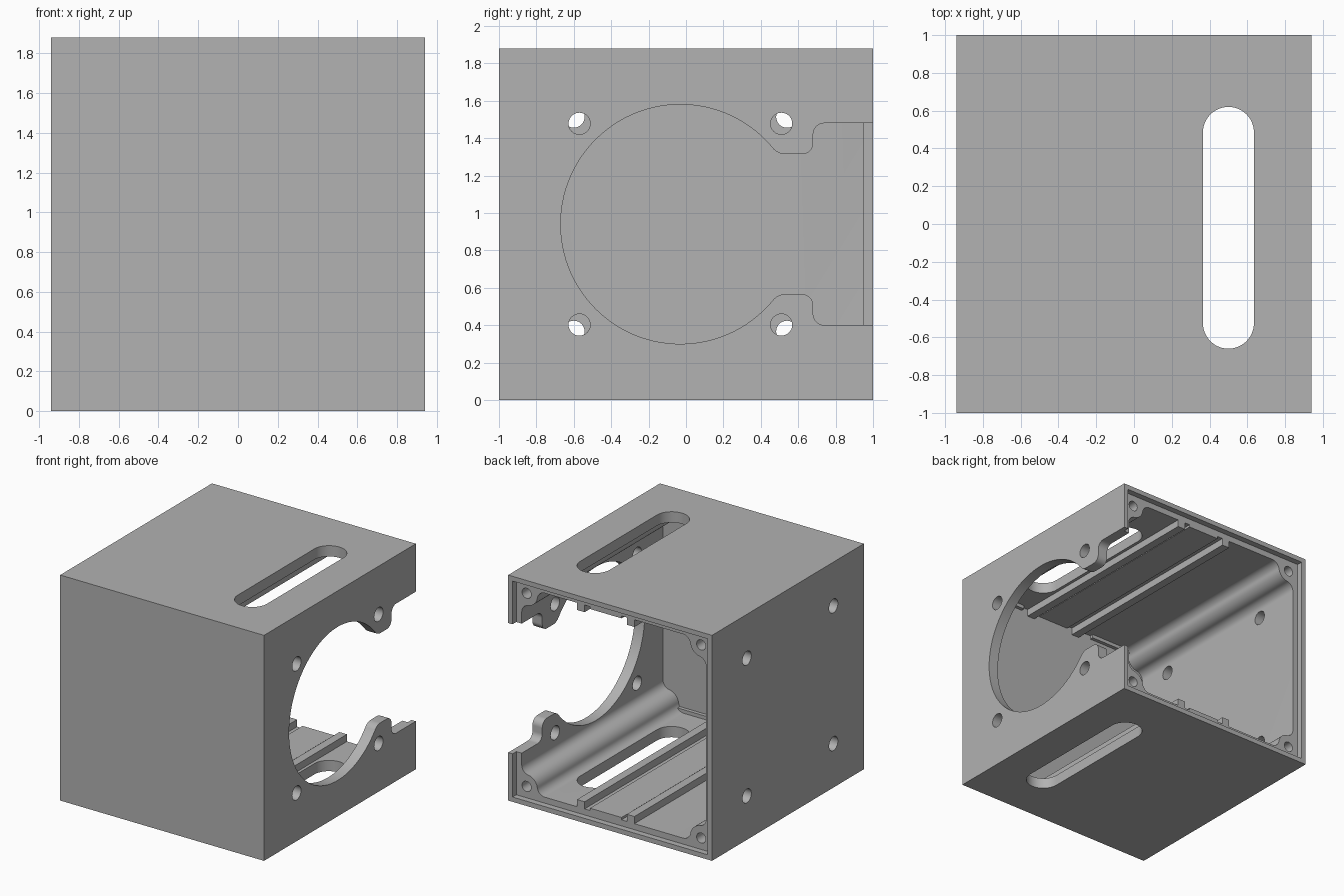
import bpy, bmesh
from math import sin, cos, radians, atan2, degrees, sqrt
from mathutils import Vector

cube = bpy.data.objects.get("Cube")
if cube:
    bpy.data.objects.remove(cube, do_unlink=True)

W, H, T, RIM = 0.94, 1.88, 0.09, 0.04   # half width, height, wall, rim thickness

grey = bpy.data.materials.new("plain_grey")
grey.use_nodes = True
grey.diffuse_color = (0.445, 0.445, 0.445, 1)
grey.node_tree.nodes["Principled BSDF"].inputs["Base Color"].default_value = grey.diffuse_color


def arc(cx, cy, r, start, end, steps=12):
    angles = [radians(start + (end - start) * i / steps) for i in range(steps + 1)]
    return [(cx + r * cos(a), cy + r * sin(a)) for a in angles]


def prism(name, points, axis, low, high):
    """Extrude a 2D outline along x, y or z."""
    place = {"x": lambda u, v, d: (d, u, v),
             "y": lambda u, v, d: (u, d, v),
             "z": lambda u, v, d: (u, v, d)}[axis]
    bm = bmesh.new()
    base = bm.faces.new([bm.verts.new(place(u, v, low)) for u, v in points])
    extruded = bmesh.ops.extrude_face_region(bm, geom=[base])
    moved = [g for g in extruded["geom"] if isinstance(g, bmesh.types.BMVert)]
    bmesh.ops.translate(bm, verts=moved, vec=Vector(place(0, 0, high - low)))
    bmesh.ops.recalc_face_normals(bm, faces=bm.faces)
    mesh = bpy.data.meshes.new(name)
    bm.to_mesh(mesh)
    bm.free()
    mesh.materials.append(grey)
    obj = bpy.data.objects.new(name, mesh)
    bpy.context.collection.objects.link(obj)
    return obj


def rect(u0, v0, u1, v1):
    return [(u0, v0), (u1, v0), (u1, v1), (u0, v1)]


def circle(u, v, r):
    return arc(u, v, r, 0, 360, 32)[:-1]


def cut(target, cutter):
    cutter.hide_render = True
    mod = target.modifiers.new("cut", "BOOLEAN")
    mod.operation = "DIFFERENCE"
    mod.solver = "EXACT"
    mod.object = cutter
    bpy.context.view_layer.objects.active = target
    bpy.ops.object.modifier_apply(modifier=mod.name)
    bpy.data.objects.remove(cutter, do_unlink=True)


# Housing block
housing = prism("housing", rect(-W, 0, W, H), "y", -1, 1)

# Cavity with rounded screw ridges in the four corners
screw, boss, fillet = 0.135, 0.1, 0.07
dx = T + fillet - screw
far = screw + sqrt((boss + fillet) ** 2 - dx ** 2)
lean = degrees(atan2(far - screw, dx))
corner = (arc(T + fillet, far, fillet, 180, 180 + lean)
          + arc(screw, screw, boss, lean, 90 - lean)[1:-1]
          + arc(far, T + fillet, fillet, 270 - lean, 270))
outline = [(-W + a, b) for a, b in corner]
outline += [(W - a, b) for a, b in reversed(corner)]
outline += [(W - a, H - b) for a, b in corner]
outline += [(-W + a, H - b) for a, b in reversed(corner)]
cut(housing, prism("cavity_cutter", outline, "y", -1 + T, 1.1))

# Recess for the missing back cover
cut(housing, prism("cover_recess_cutter", rect(-W + RIM, RIM, W - RIM, H - RIM), "y", 0.95, 1.1))

# Large round opening with a neck running out to the back
mid = H / 2
upper = (arc(-0.03, 0, 0.64, 180, 39.5, 40)
         + arc(0.533, 0.464, 0.09, 221, 270)
         + arc(0.62, 0.434, 0.06, 270, 360)
         + arc(0.74, 0.48, 0.06, 180, 90)
         + [(1.1, 0.54)])
opening = [(y, mid + z) for y, z in upper] + [(y, mid - z) for y, z in reversed(upper[1:])]
cut(housing, prism("opening_cutter", opening, "x", 0.7, 1.1))

# Slot through the top and the bottom
slot = arc(0.5, 0.485, 0.135, 0, 180, 24) + arc(0.5, -0.525, 0.135, 180, 360, 24)
cut(housing, prism("slot_cutter", slot, "z", -0.1, H + 0.1))

# Mounting holes in the side walls, and screw holes in the corner ridges
for side, ys, dz in ((1, (-0.57, 0.51), 0.538), (-1, (-0.6, 0.54), 0.574)):
    low, high = sorted((side * 0.75, side * 1.1))
    for y in ys:
        for z in (mid - dz, mid + dz):
            cut(housing, prism("mount_hole_cutter", circle(y, z, 0.058), "x", low, high))
for x in (-W + screw, W - screw):
    for z in (screw, H - screw):
        cut(housing, prism("screw_hole_cutter", circle(x, z, 0.042), "y", 0.5, 1.1))

bpy.ops.object.select_all(action="DESELECT")
housing.select_set(True)
bpy.context.view_layer.objects.active = housing
bpy.ops.object.shade_smooth_by_angle(angle=radians(30))

# Guide rails, centre pads and front stops on the floor and the ceiling
for level in ("floor", "ceiling"):
    def strip(name, x0, x1, y0, y1, height):
        z0, z1 = T - 0.01, T + height
        if level == "ceiling":
            z0, z1 = H - z1, H - z0
        prism(level + "_" + name, rect(x0, z0, x1, z1), "y", y0, y1)

    strip("rail_left", 0.27, 0.34, -0.92, 0.95, 0.06)
    strip("rail_right", -0.19, -0.12, -0.92, 0.95, 0.06)
    strip("pad", -0.07, 0.22, -0.92, 0.95, 0.02)
    strip("stop_left", 0.4, 0.72, -0.92, -0.88, 0.03)
    strip("stop_right", -0.72, -0.31, -0.92, -0.88, 0.03)
